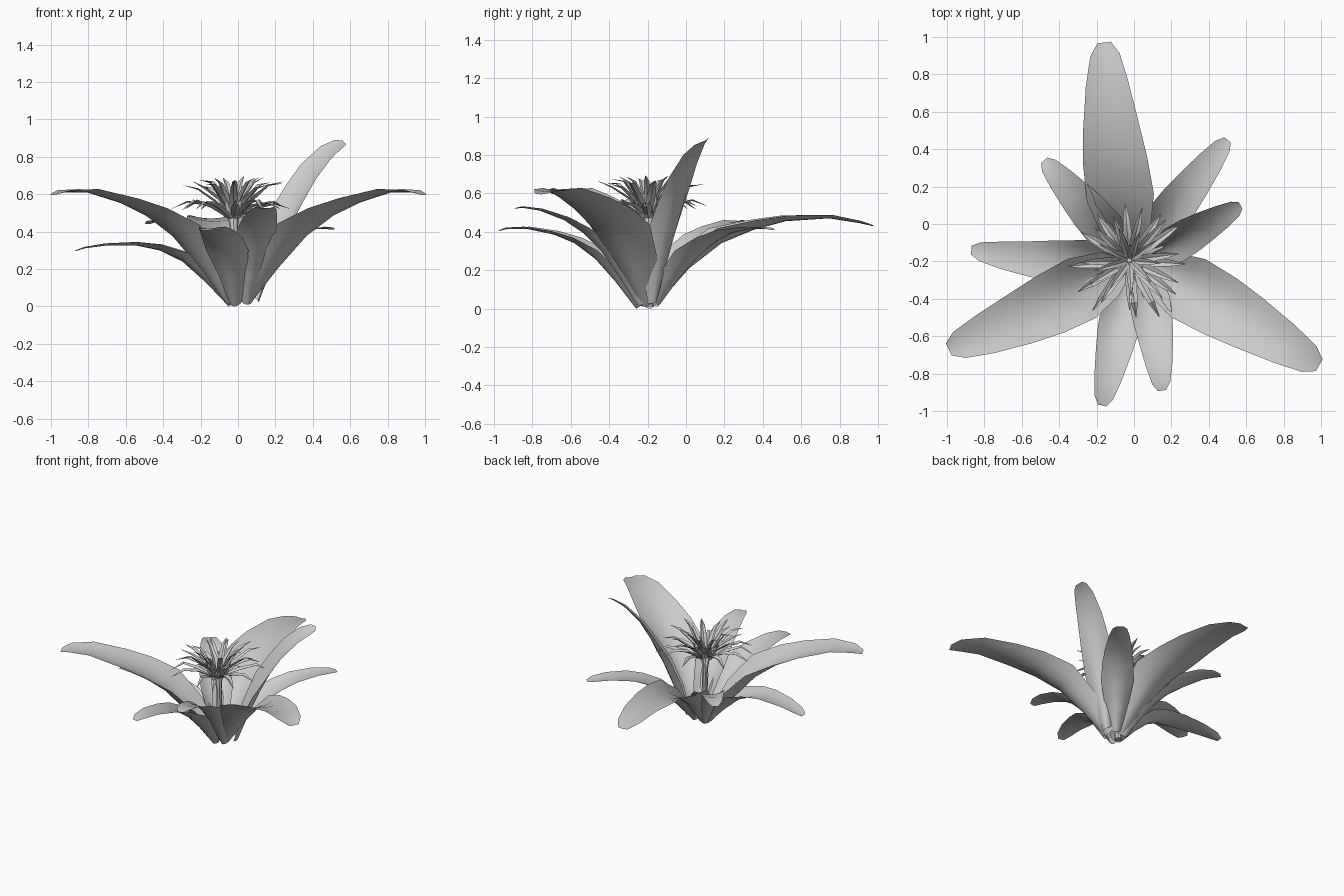
import bpy, bmesh, math, random
from mathutils import Vector

if "Cube" in bpy.data.objects:
    bpy.data.objects.remove(bpy.data.objects["Cube"])

random.seed(4)
CX, CY = -0.025, -0.195       # plant axis
T = [0, .15, .3, .45, .6, .8, .94, 1]
W = [.28, .72, 1, .96, .84, .64, .44, .2]          # width along a leaf
CUP = [.45, .36, .25, .15, .10, .08, .07, .06]     # channel depth / width


def sheet(bm, spine, widths, cups, cols, side):
    """Skin a channelled blade along a spine."""
    rows = []
    for i, p in enumerate(spine):
        a, b = spine[max(i - 1, 0)], spine[min(i + 1, len(spine) - 1)]
        nor = side.cross((b - a).normalized()).normalized()
        row = []
        for c in range(cols):
            u = 2 * c / (cols - 1) - 1
            row.append(bm.verts.new(p + side * u * widths[i] / 2
                                    + nor * (u * u * cups[i] * widths[i])))
        rows.append(row)
    for r0, r1 in zip(rows, rows[1:]):
        for c in range(cols - 1):
            bm.faces.new((r0[c], r0[c + 1], r1[c + 1], r1[c]))


def finish(bm, name):
    me = bpy.data.meshes.new(name)
    bm.to_mesh(me)
    bm.free()
    ob = bpy.data.objects.new(name, me)
    bpy.context.collection.objects.link(ob)
    bpy.context.view_layer.objects.active = ob
    ob.select_set(True)
    bpy.ops.object.shade_smooth_by_angle(angle=math.radians(40))
    ob.select_set(False)
    return ob


# Large leaves: base xy, tip xy, width, sideways bend, roll, heights along T
LEAVES = [
    ((-.02, -.15), (-.16, .97), .36, .02, 0, (.02, .21, .34, .41, .455, .47, .445, .43)),
    ((.04, -.14), (.50, .45), .22, .0, 0, (.02, .15, .26, .34, .39, .415, .415, .41)),
    ((.11, -.16), (.57, .10), .22, .0, .45, (.03, .23, .42, .58, .71, .82, .865, .875)),
    ((.06, -.22), (.99, -.755), .36, .01, 0, (.01, .20, .37, .48, .55, .61, .61, .595)),
    ((.05, -.25), (.15, -.89), .22, .01, 0, (.01, .16, .30, .395, .46, .51, .525, .52)),
    ((-.02, -.26), (-.17, -.97), .23, .0, 0, (.00, .14, .26, .34, .385, .415, .415, .405)),
    ((-.06, -.22), (-.99, -.67), .35, .02, 0, (.01, .20, .37, .48, .55, .61, .61, .595)),
    ((-.05, -.19), (-.87, -.14), .23, .03, 0, (.00, .13, .24, .30, .325, .325, .31, .295)),
    ((-.05, -.15), (-.48, .34), .22, .0, 0, (.01, .15, .27, .36, .41, .45, .45, .44)),
]
for n, (b, t, w, bend, roll, zs) in enumerate(LEAVES):
    bm = bmesh.new()
    d = Vector((t[0] - b[0], t[1] - b[1], 0))
    left = Vector((-d.y, d.x, 0)).normalized()
    spine = [Vector((b[0], b[1], z)) + d * s
             + left * bend * math.sin(math.pi * s) for s, z in zip(T, zs)]
    side = Vector((-left.x, -left.y, -roll)).normalized()
    sheet(bm, spine, [w * k for k in W], CUP, 7, side)
    finish(bm, f"leaf_{n + 1}")

# Flower spikes: count, path of (radius, height), width
RINGS = [
    (12, ((.02, .47), (.15, .53), (.26, .555), (.35, .525)), .050),
    (11, ((.02, .48), (.11, .57), (.21, .635), (.29, .655)), .046),
    (9, ((.015, .49), (.07, .58), (.13, .65), (.19, .685)), .040),
]
bm = bmesh.new()
for k, (n, path, w) in enumerate(RINGS):
    for i in range(n):
        a = math.tau * (i + .37 * k) / n + random.uniform(-.12, .12)
        s = random.uniform(.84, 1.02)
        out = Vector((math.cos(a), math.sin(a), 0))
        spine = [Vector((CX, CY, z + random.uniform(-.012, .012))) + out * r * s
                 for r, z in path]
        sheet(bm, spine, [w * .6, w, w * .7, .003], [.25] * 4, 3,
              Vector((out.y, -out.x, 0)))
finish(bm, "flower_spikes")

# Short cupped inner petals around the heart of the flower
bm = bmesh.new()
for i in range(12):
    a = math.tau * i / 12
    out = Vector((math.cos(a), math.sin(a), 0))
    h = .03 * (i % 2)
    spine = [Vector((CX, CY, z + h)) + out * r
             for r, z in ((.01, .46), (.05, .48), (.08, .52), (.085, .56))]
    sheet(bm, spine, [.02, .045, .04, .006], [.3] * 4, 3, Vector((out.y, -out.x, 0)))
finish(bm, "inner_petals")

# Stem
bm = bmesh.new()
rings = []
for r, x, z in ((.026, 0, .01), (.02, .01, .2), (.018, .005, .38), (.028, 0, .47), (.012, 0, .51)):
    rings.append([bm.verts.new((CX + x + r * math.cos(math.tau * j / 8),
                                CY + r * math.sin(math.tau * j / 8), z)) for j in range(8)])
for r0, r1 in zip(rings, rings[1:]):
    for j in range(8):
        bm.faces.new((r0[j], r0[(j + 1) % 8], r1[(j + 1) % 8], r1[j]))
bm.faces.new(rings[0][::-1])
bm.faces.new(rings[-1])
finish(bm, "stem")
